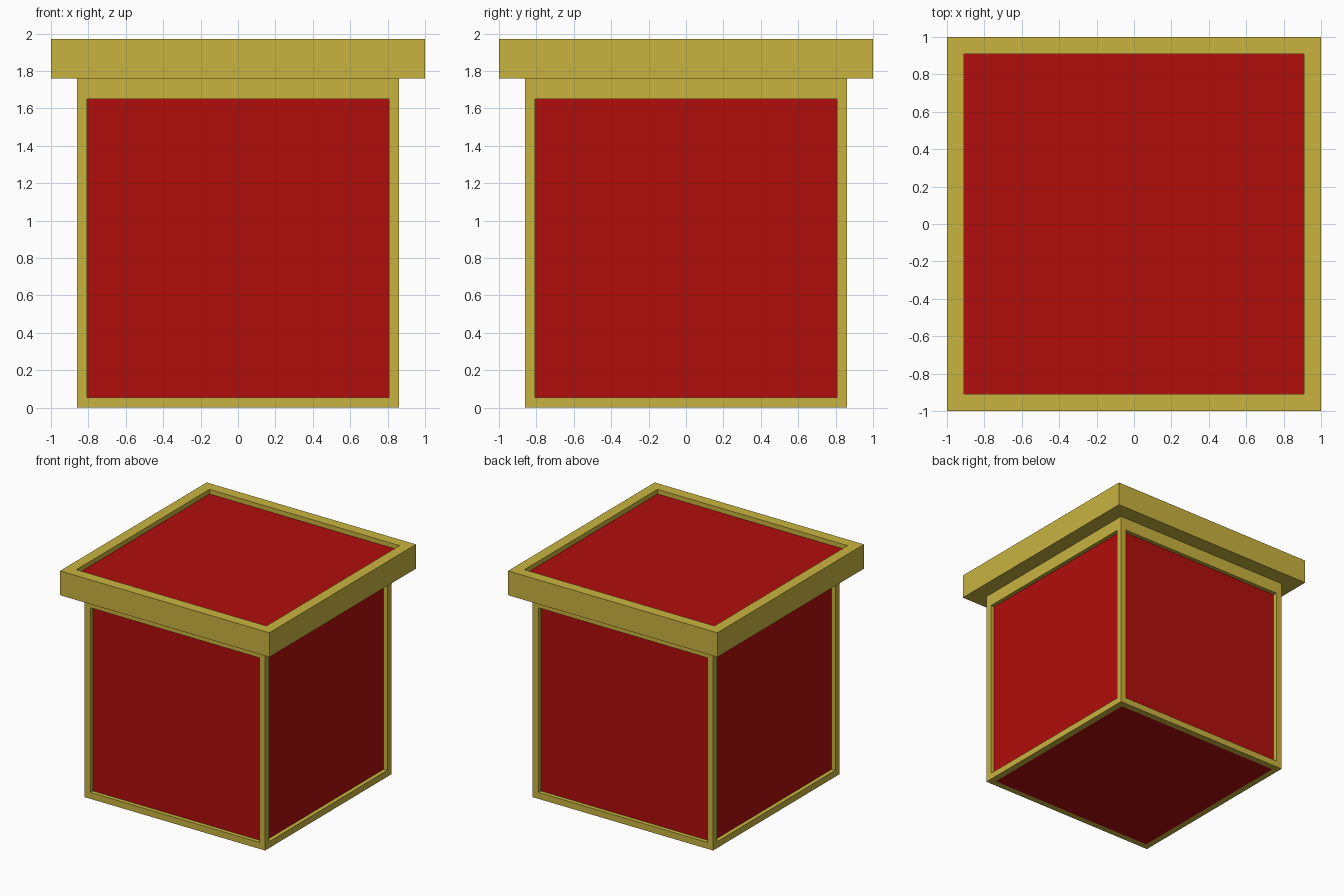
import bpy, bmesh

if "Cube" in bpy.data.objects:
    bpy.data.objects.remove(bpy.data.objects["Cube"])


def material(name, rgb):
    m = bpy.data.materials.new(name)
    m.diffuse_color = (*rgb, 1.0)
    m.use_nodes = True
    m.node_tree.nodes["Principled BSDF"].inputs["Base Color"].default_value = m.diffuse_color
    return m


GOLD = material("gold", (0.584, 0.456, 0.051))
RED = material("red", (0.434, 0.0044, 0.0037))


def framed_box(name, half, z0, z1, panels):
    """Gold box; panels(normal) gives (border, recess, opening top z) or None."""
    bm = bmesh.new()
    bmesh.ops.create_cube(bm, size=1)
    for v in bm.verts:
        v.co = (v.co.x * 2 * half, v.co.y * 2 * half, z0 if v.co.z < 0 else z1)
    bm.normal_update()
    for face in list(bm.faces):
        normal = face.normal.copy()
        spec = panels(normal)
        if spec is None:
            continue
        border, recess, top = spec
        bmesh.ops.inset_individual(bm, faces=[face], thickness=border)
        if top is not None:
            for v in face.verts:
                if v.co.z > (z0 + z1) / 2:
                    v.co.z = top
        if recess > 0:
            face = bmesh.ops.extrude_discrete_faces(bm, faces=[face])["faces"][0]
            bmesh.ops.translate(bm, verts=face.verts, vec=-normal * recess)
        face.material_index = 1
    bmesh.ops.recalc_face_normals(bm, faces=bm.faces)
    mesh = bpy.data.meshes.new(name)
    bm.to_mesh(mesh)
    bm.free()
    mesh.materials.append(GOLD)
    mesh.materials.append(RED)
    obj = bpy.data.objects.new(name, mesh)
    bpy.context.collection.objects.link(obj)
    return obj


# Box body: recessed red side panels, flush red bottom
def body_panels(n):
    if n.z > 0.5:
        return None
    if n.z < -0.5:
        return (0.077, 0, None)
    return (0.078, 0.035, 1.65)


framed_box("box_body", 0.862, 0.0, 1.76, body_panels)

# Overhanging lid: red panel sunk into the top
framed_box("box_lid", 1.0, 1.76, 1.97,
           lambda n: (0.13, 0.04, None) if n.z > 0.5 else None)
